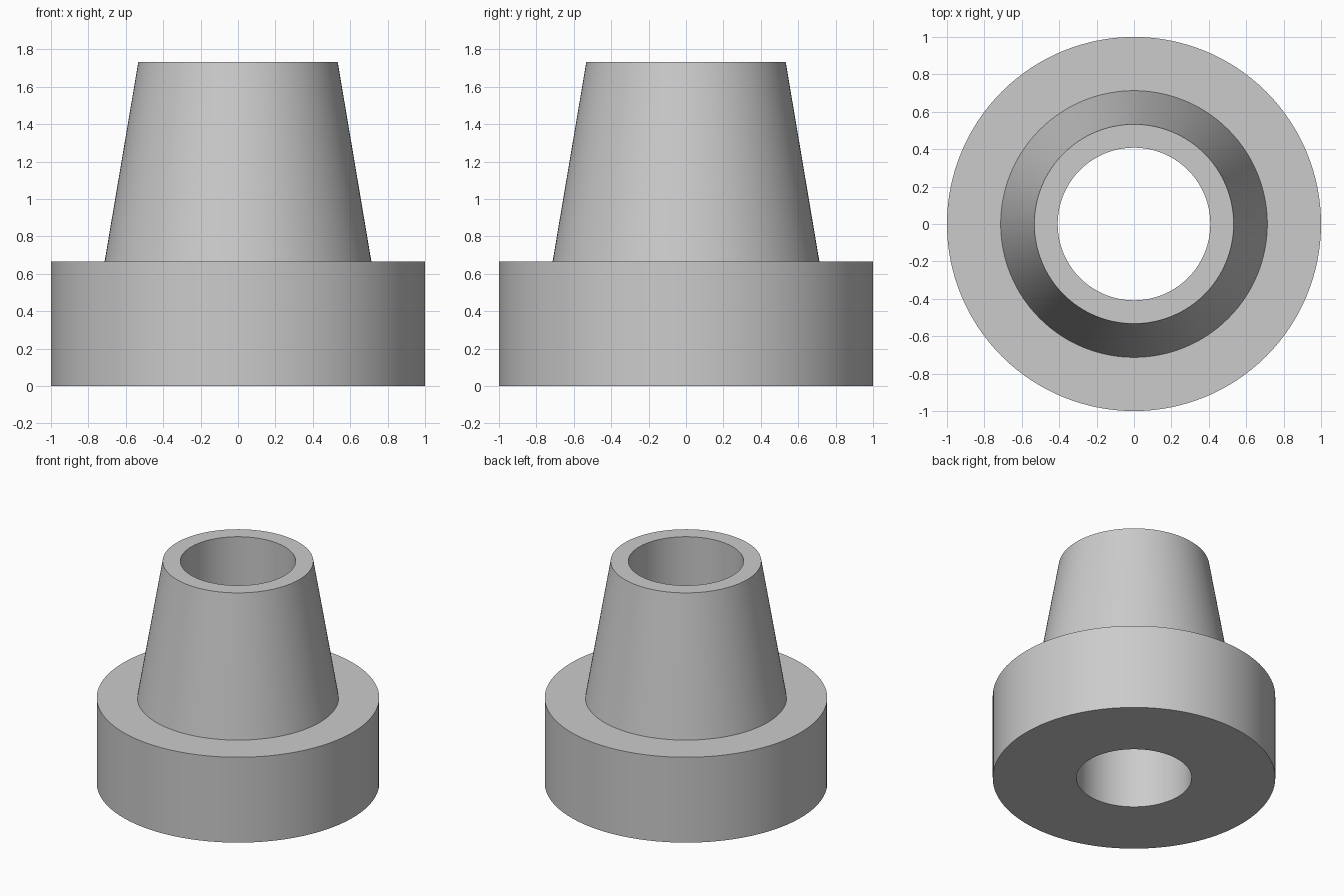
import bpy, bmesh, math

if "Cube" in bpy.data.objects:
    bpy.data.objects.remove(bpy.data.objects["Cube"])

SEGMENTS = 128

grey = bpy.data.materials.new("light grey")
grey.diffuse_color = (0.6, 0.6, 0.6, 1)
grey.use_nodes = True
grey.node_tree.nodes["Principled BSDF"].inputs["Base Color"].default_value = grey.diffuse_color


def lathe(name, profile):
    """Revolve a closed (radius, height) profile around z."""
    bm = bmesh.new()
    rings = []
    for r, z in profile:
        rings.append([bm.verts.new((r * math.cos(a), r * math.sin(a), z))
                      for a in (2 * math.pi * i / SEGMENTS for i in range(SEGMENTS))])
    for k, lower in enumerate(rings):
        upper = rings[(k + 1) % len(rings)]
        for i in range(SEGMENTS):
            j = (i + 1) % SEGMENTS
            bm.faces.new((lower[i], lower[j], upper[j], upper[i]))
    bmesh.ops.recalc_face_normals(bm, faces=bm.faces)
    mesh = bpy.data.meshes.new(name)
    bm.to_mesh(mesh)
    bm.free()
    mesh.materials.append(grey)
    obj = bpy.data.objects.new(name, mesh)
    bpy.context.collection.objects.link(obj)
    bpy.context.view_layer.objects.active = obj
    obj.select_set(True)
    bpy.ops.object.shade_smooth_by_angle(angle=math.radians(30))
    return obj


# Wide flange and tapered neck with a straight bore through both
lathe("flanged_tapered_bushing", [
    (0.408, 0), (1.0, 0), (1.0, 0.667), (0.713, 0.667),
    (0.533, 1.733), (0.408, 1.733),
])
